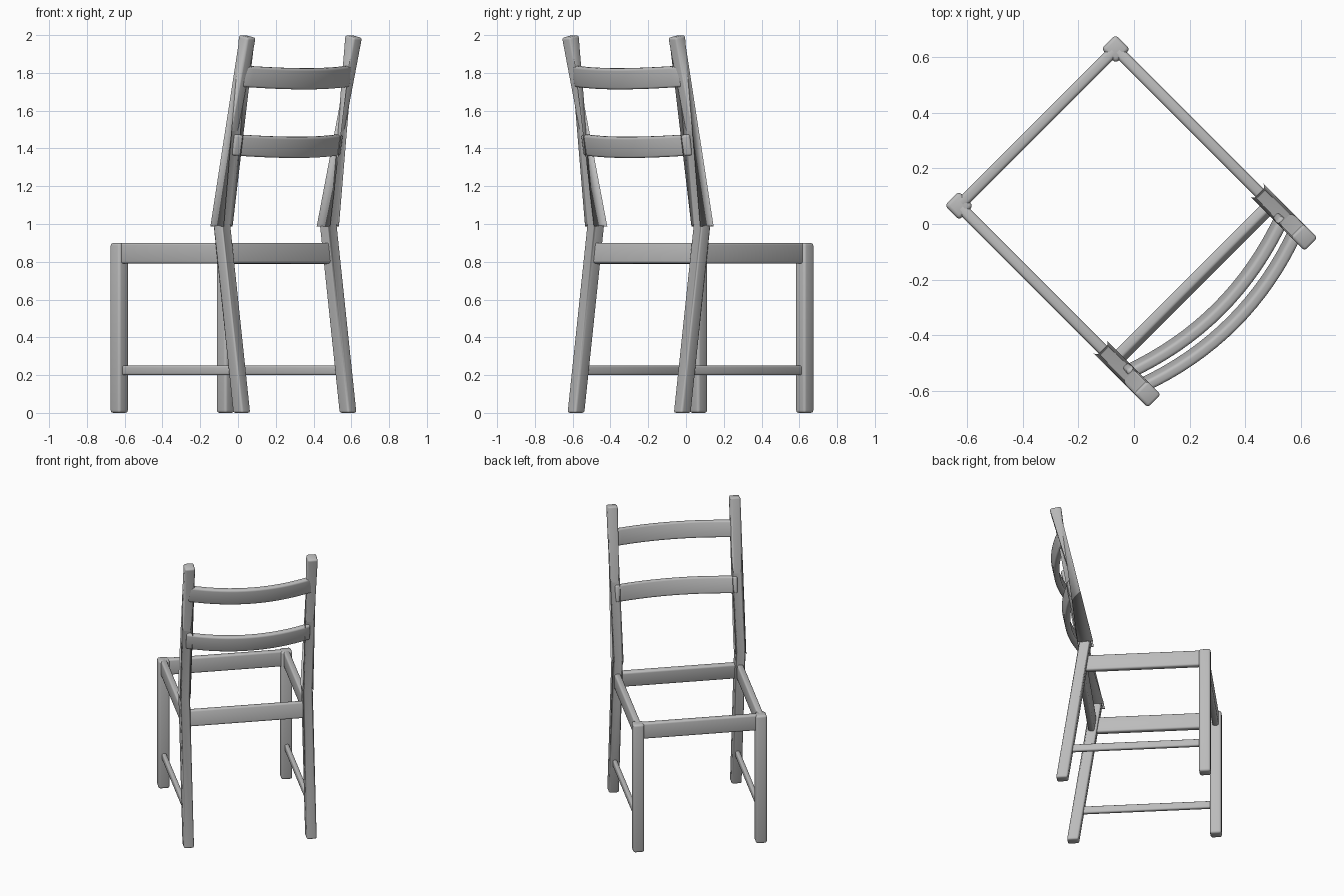
import bpy, bmesh, math
from mathutils import Vector

cube = bpy.data.objects.get("Cube")
if cube:
    bpy.data.objects.remove(cube, do_unlink=True)

grey = bpy.data.materials.new("plain grey")
grey.use_nodes = True
tone = (0.5, 0.5, 0.5, 1)
grey.diffuse_color = tone
grey.node_tree.nodes["Principled BSDF"].inputs["Base Color"].default_value = tone

TURN = math.pi / 4          # the chair stands diagonally; local +y is its front
LEG_X = 0.398
BEND = Vector((LEG_X, -0.277, 1.0))
FOOT = Vector((LEG_X, -0.426, 0.0))
TOP = Vector((LEG_X, -0.468, 1.993))
LEAN_UP = (TOP - BEND).normalized()
LEAN_LOW = (BEND - FOOT).normalized()
X, Y, Z = Vector((1, 0, 0)), Vector((0, 1, 0)), Vector((0, 0, 1))


def bar(name, rings, round_edge, mirrored=False):
    """Rounded bar through rectangular rings (centre, half side a, half side b)."""
    bm = bmesh.new()
    loops = [[bm.verts.new(c + a * s + b * t)
              for s, t in ((-1, -1), (1, -1), (1, 1), (-1, 1))]
             for c, a, b in rings]
    for p, q in zip(loops, loops[1:]):
        for i in range(4):
            j = (i + 1) % 4
            bm.faces.new((p[i], p[j], q[j], q[i]))
    bm.faces.new(loops[0])
    bm.faces.new(loops[-1])
    bmesh.ops.recalc_face_normals(bm, faces=bm.faces)
    mesh = bpy.data.meshes.new(name)
    bm.to_mesh(mesh)
    bm.free()
    mesh.materials.append(grey)
    for f in mesh.polygons:
        f.use_smooth = True
    obj = bpy.data.objects.new(name, mesh)
    bpy.context.collection.objects.link(obj)
    obj.rotation_euler.z = TURN
    bevel = obj.modifiers.new("rounded edges", "BEVEL")
    bevel.width = round_edge
    bevel.segments = 3
    bevel.limit_method = "ANGLE"
    bevel.angle_limit = math.radians(40)
    if mirrored:
        obj.modifiers.new("other side", "MIRROR")
    return obj


def at_height(low, high, z):
    return low.lerp(high, (z - low.z) / (high.z - low.z))


# Front legs
side, depth = X * 0.036, Y * 0.037
front = Vector((LEG_X, 0.491, 0))
bar("front_legs", [(front, side, depth), (front + Z * 0.9, side, depth)], 0.014, True)

# Bent back posts, cut square at the top
side = X * 0.033
bar("back_posts", [(FOOT, side, depth), (BEND, side, depth),
                   (TOP, side, X.cross(LEAN_UP) * 0.037)], 0.012, True)

# Seat frame
rail_z = 0.845
half_up = Z * 0.055
rail_back = at_height(FOOT, BEND, rail_z)
bar("side_seat_rails", [(Vector((LEG_X, y, rail_z)), X * 0.02, half_up)
                        for y in (rail_back.y, front.y)], 0.012, True)
bar("front_seat_rail", [(Vector((x, front.y, rail_z)), Y * 0.02, half_up)
                        for x in (-LEG_X, LEG_X)], 0.012)
bar("back_seat_rail", [(Vector((x, rail_back.y, rail_z)), X.cross(LEAN_LOW) * 0.02,
                        LEAN_LOW * 0.055) for x in (-LEG_X, LEG_X)], 0.012)

# Low side stretchers
low = at_height(FOOT, BEND, 0.225)
bar("side_stretchers", [(Vector((LEG_X, y, low.z)), X * 0.014, Z * 0.025)
                        for y in (low.y, front.y)], 0.01, True)

# Curved back slats, bowed square to the leaning posts
across = X.cross(LEAN_UP)
BOW, STEPS = 0.075, 16
for name, z in (("lower_back_slat", 1.42), ("upper_back_slat", 1.783)):
    mid = at_height(BEND, TOP, z)
    rings = []
    for i in range(STEPS + 1):
        t = 2 * i / STEPS - 1
        back = BOW * (1 - t * t)
        slope = 2 * BOW * t / LEG_X      # turns each ring square to the curve
        normal = (X * -slope - across).normalized() if across.y < 0 else (X * -slope + across).normalized()
        centre = Vector((LEG_X * t, mid.y, mid.z))
        outward = -across if across.y > 0 else across
        rings.append((centre + outward * back, normal * 0.019, LEAN_UP * 0.056))
    bar(name, rings, 0.012)
